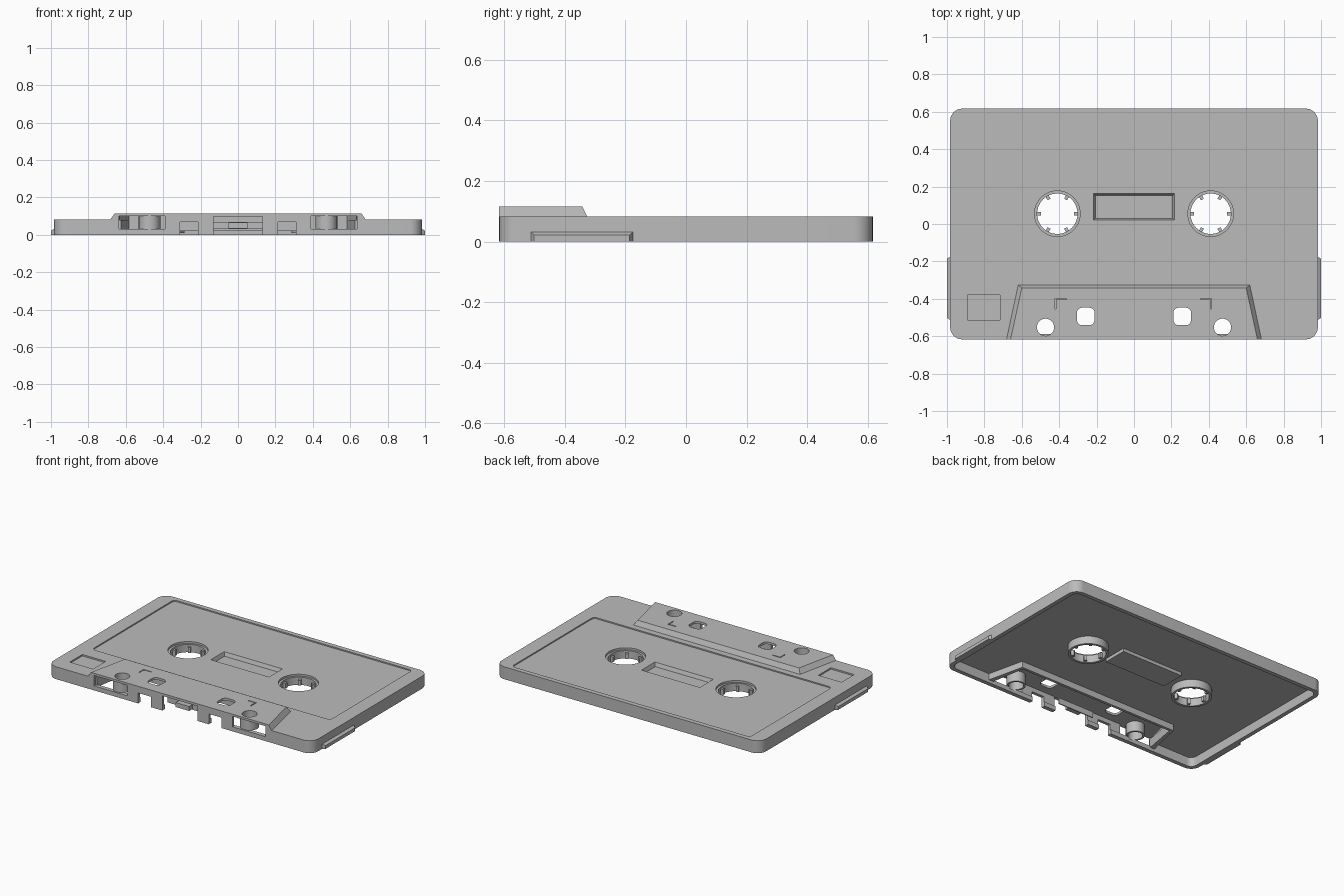
import bpy, bmesh, math

if "Cube" in bpy.data.objects:
    bpy.data.objects.remove(bpy.data.objects["Cube"])

grey = bpy.data.materials.new("grey_plastic")
grey.diffuse_color = (0.5, 0.5, 0.5, 1)
grey.use_nodes = True
grey.node_tree.nodes["Principled BSDF"].inputs["Base Color"].default_value = grey.diffuse_color


def loft(name, low, high):
    """Closed solid between two matching rings of 3D points."""
    bm = bmesh.new()
    a = [bm.verts.new(p) for p in low]
    b = [bm.verts.new(p) for p in high]
    n = len(a)
    bm.faces.new(a)
    bm.faces.new(b)
    for i in range(n):
        j = (i + 1) % n
        bm.faces.new((a[i], a[j], b[j], b[i]))
    bmesh.ops.recalc_face_normals(bm, faces=bm.faces)
    me = bpy.data.meshes.new(name)
    bm.to_mesh(me)
    bm.free()
    me.materials.append(grey)
    ob = bpy.data.objects.new(name, me)
    bpy.context.collection.objects.link(ob)
    return ob


def prism(name, pts, z0, z1, top=None):
    return loft(name, [(x, y, z0) for x, y in pts], [(x, y, z1) for x, y in (top or pts)])


def rounded(x0, x1, y0, y1, r, seg=8):
    pts = []
    for k, (cx, cy) in enumerate([(x1 - r, y1 - r), (x0 + r, y1 - r), (x0 + r, y0 + r), (x1 - r, y0 + r)]):
        for i in range(seg + 1):
            t = math.pi / 2 * (k + i / seg)
            pts.append((cx + r * math.cos(t), cy + r * math.sin(t)))
    return pts


def circle(cx, cy, r, n=48):
    return [(cx + r * math.cos(2 * math.pi * i / n), cy + r * math.sin(2 * math.pi * i / n)) for i in range(n)]


def rect(x0, x1, y0, y1):
    return [(x0, y0), (x1, y0), (x1, y1), (x0, y1)]


def trapezoid(front_x, back_x, front_y, back_y):
    return [(-front_x, front_y), (front_x, front_y), (back_x, back_y), (-back_x, back_y)]


def boolean(target, other, op='DIFFERENCE'):
    m = target.modifiers.new("bool", 'BOOLEAN')
    m.operation, m.solver, m.object = op, 'EXACT', other
    bpy.context.view_layer.objects.active = target
    bpy.ops.object.modifier_apply(modifier=m.name)
    bpy.data.objects.remove(other)


def ring(name, cx, cy, r0, r1, z0, z1, n=48):
    ob = prism(name, circle(cx, cy, r1, n), z0, z1)
    boolean(ob, prism("cutter", circle(cx, cy, r0, n), z0 - 0.1, z1 + 0.1))
    return ob


# Main shell with the raised front section
shell = prism("shell", rounded(-0.983, 0.983, -0.617, 0.617, 0.065), 0, 0.083)
boolean(shell, prism("raised_front", trapezoid(0.687, 0.624, -0.617, -0.322), 0.075, 0.115,
                     trapezoid(0.66, 0.60, -0.617, -0.342)), 'UNION')

# Hollow underside
boolean(shell, prism("cavity", rounded(-0.955, 0.955, -0.589, 0.589, 0.04), -0.02, 0.062))
boolean(shell, prism("front_cavity", trapezoid(0.64, 0.582, -0.597, -0.36), 0.03, 0.1))

# Window tray hanging below the plate
boolean(shell, prism("window_tray", rect(-0.23, 0.23, 0.008, 0.175), 0.04, 0.07), 'UNION')

# Label recess, window recess and square recess
boolean(shell, prism("label_cut", rounded(-0.885, 0.885, -0.285, 0.585, 0.025, 4), 0.075, 0.12))
boolean(shell, prism("window_cut", rect(-0.207, 0.207, 0.03, 0.153), 0.05, 0.09,
                     rect(-0.222, 0.222, 0.015, 0.168)))
boolean(shell, prism("square_cut", rect(-0.89, -0.717, -0.513, -0.38), 0.073, 0.12))

# Holes, corner marks and front openings, mirrored
for s in (-1, 1):
    boolean(shell, prism("spool_cut", circle(s * 0.41, 0.055, 0.122), -0.1, 0.2))
    boolean(shell, prism("round_cut", circle(s * 0.473, -0.552, 0.046, 24), 0.02, 0.2))
    x = s * 0.258
    boolean(shell, prism("soft_square_cut", rounded(x - 0.047, x + 0.047, -0.541, -0.447, 0.028, 5), 0.02, 0.2))
    x0 = -0.422 if s < 0 else 0.355
    xv = -0.422 if s < 0 else 0.409
    boolean(shell, prism("mark_cut", rect(x0, x0 + 0.06, -0.405, -0.398), 0.106, 0.2))
    boolean(shell, prism("mark_cut", rect(xv, xv + 0.006, -0.455, -0.399), 0.106, 0.2))
    for a, b, z0, z1 in ((0.39, 0.637, 0.03, 0.1), (0.215, 0.31, -0.02, 0.07)):
        xs = sorted((s * a, s * b))
        boolean(shell, prism("slot_cut", rect(xs[0], xs[1], -0.7, -0.575), z0, z1))
boolean(shell, prism("centre_slot_cut", rect(-0.13, 0.13, -0.7, -0.575), -0.02, 0.099))

# Inner wall behind the front openings
wall = prism("inner_wall", trapezoid(0.66, 0.60, -0.6, -0.342), 0.02, 0.08)
boolean(wall, prism("cutter", trapezoid(0.643, 0.583, -0.7, -0.36), -0.1, 0.2))

# Small pad in the centre opening
prism("pressure_pad", rect(-0.05, 0.05, -0.59, -0.55), 0.035, 0.065)
prism("pad_spring", rect(-0.135, 0.135, -0.555, -0.548), 0.03, 0.07)

for s, side in ((-1, "left"), (1, "right")):
    # Spool hub with six teeth
    ring(side + "_hub", s * 0.41, 0.055, 0.108, 0.124, 0.01, 0.062)
    for k in range(6):
        t = k * math.pi / 3
        c, n = math.cos(t), math.sin(t)
        pts = [(s * 0.41 + u * c - v * n, 0.055 + u * n + v * c)
               for u, v in rect(0.088, 0.112, -0.009, 0.009)]
        prism(f"{side}_hub_tooth_{k + 1}", pts, 0.015, 0.05)
    # Tube under the round hole
    ring(side + "_guide_tube", s * 0.473, -0.552, 0.046, 0.058, 0.03, 0.104, 24)
    # Bevelled grip on the side edge
    loft(side + "_grip",
         [(s * 0.97, y, z) for y, z in rect(-0.52, -0.168, 0, 0.04)],
         [(s * 1.0, y, z) for y, z in rect(-0.502, -0.186, 0, 0.022)])

# Smooth the curved walls only
bpy.ops.object.select_all(action='DESELECT')
for ob in bpy.context.collection.objects:
    ob.select_set(True)
    bpy.context.view_layer.objects.active = ob
bpy.ops.object.shade_smooth_by_angle(angle=math.radians(30))
